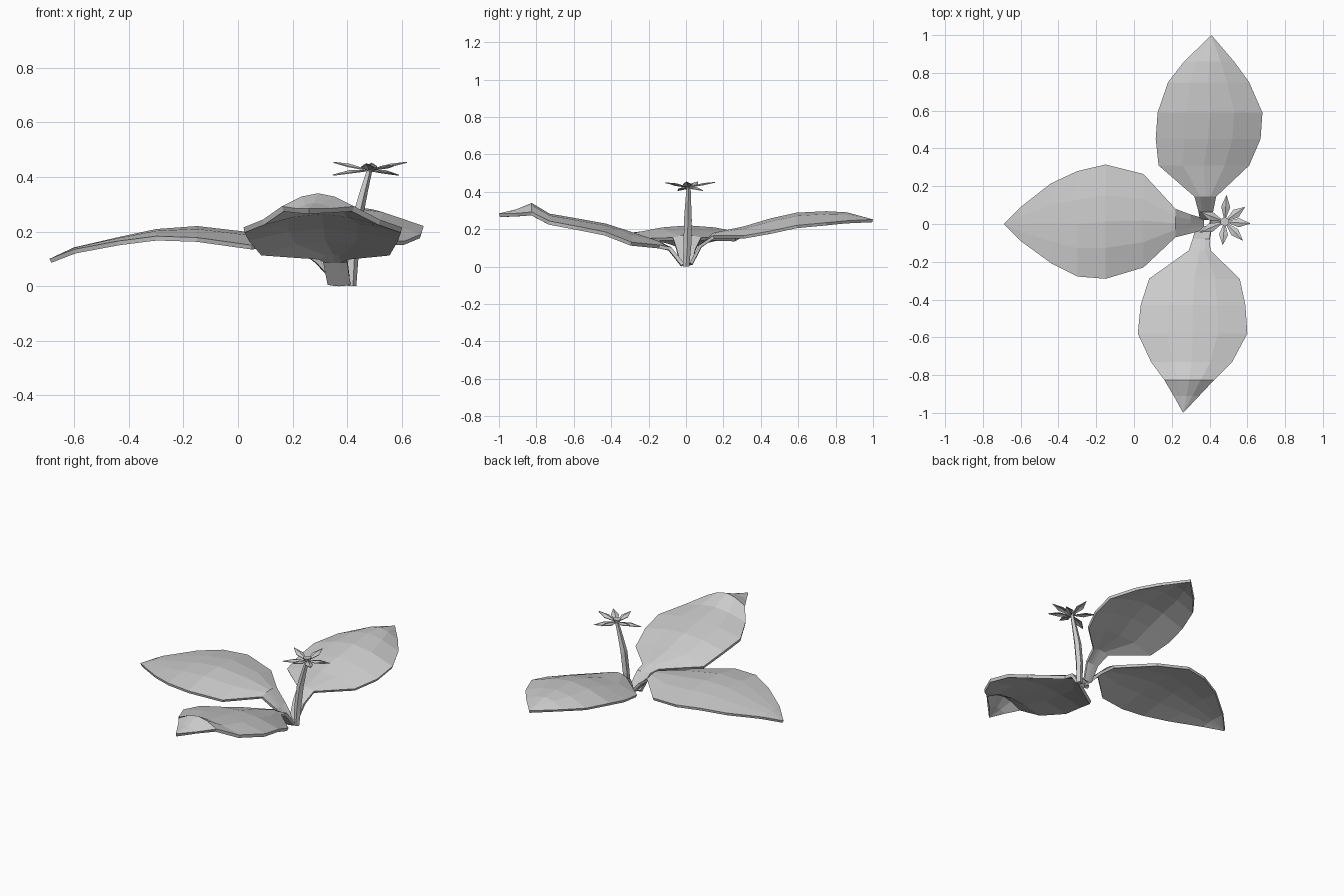
import bpy, bmesh, math
from mathutils import Vector

if "Cube" in bpy.data.objects:
    bpy.data.objects.remove(bpy.data.objects["Cube"])


def finish(name, bm):
    me = bpy.data.meshes.new(name)
    bm.to_mesh(me)
    bm.free()
    ob = bpy.data.objects.new(name, me)
    bpy.context.collection.objects.link(ob)
    return ob


def leaf(name, rows, along_y, thick=0.016):
    """rows: (distance along axis, low side, high side, centre z, edge z)"""
    bm = bmesh.new()
    grid = []
    for t, lo, hi, zc, ze in rows:
        row = []
        for f, droop in ((0, 1), (.27, .25), (.5, 0), (.73, .25), (1, 1)):
            s = lo + (hi - lo) * f
            z = zc + (ze - zc) * droop
            row.append(bm.verts.new((s, t, z) if along_y else (t, s, z)))
        grid.append(row)
    for a, b in zip(grid, grid[1:]):
        for i in range(4):
            bm.faces.new((a[i], a[i + 1], b[i + 1], b[i]))
    bmesh.ops.remove_doubles(bm, verts=bm.verts[:], dist=0.0005)
    bm.normal_update()
    if sum(f.normal.z for f in bm.faces) < 0:
        bmesh.ops.reverse_faces(bm, faces=bm.faces[:])
    ob = finish(name, bm)
    mod = ob.modifiers.new("thickness", 'SOLIDIFY')
    mod.thickness = thick
    mod.offset = -1
    return ob


# Three broad leaves, stalk first and tip last
leaf("left_leaf", [
    (.37, -.03, .03, .015, .02), (.30, -.05, .05, .09, .095),
    (.22, -.07, .08, .17, .155), (.05, -.23, .265, .197, .15),
    (-.15, -.29, .315, .22, .178), (-.30, -.278, .28, .209, .183),
    (-.44, -.207, .215, .179, .165), (-.60, -.09, .09, .142, .135),
    (-.69, 0, 0, .10, .10)], False)

leaf("back_leaf", [
    (.02, .35, .40, .015, .02), (.07, .34, .42, .11, .115),
    (.145, .32, .435, .18, .165), (.31, .13, .61, .215, .165),
    (.45, .115, .67, .257, .19), (.59, .125, .68, .288, .22),
    (.75, .18, .61, .296, .235), (.86, .265, .53, .29, .245),
    (1.0, .41, .41, .252, .252)], True)

leaf("front_leaf", [
    (-.01, .33, .41, .012, .018), (-.08, .31, .40, .10, .105),
    (-.14, .29, .405, .135, .115), (-.29, .08, .56, .185, .13),
    (-.43, .035, .59, .23, .185), (-.58, .02, .60, .257, .215),
    (-.73, .09, .52, .283, .243), (-.825, .16, .425, .34, .292),
    (-.91, .21, .345, .305, .285), (-1.0, .26, .26, .284, .284)], True, .02)

# Flower stem: tapering five-sided tube
bm = bmesh.new()
rings = []
for x, y, z, r in ((.415, 0, 0, .018), (.42, .008, .12, .022),
                   (.435, .01, .25, .022), (.46, .012, .35, .016),
                   (.482, .014, .43, .011)):
    rings.append([bm.verts.new((x + r * math.cos(k * math.tau / 5),
                                y + r * math.sin(k * math.tau / 5), z))
                  for k in range(5)])
for a, b in zip(rings, rings[1:]):
    for k in range(5):
        n = (k + 1) % 5
        bm.faces.new((a[k], a[n], b[n], b[k]))
bm.faces.new(rings[0][::-1])
bm.faces.new(rings[-1])
finish("flower_stem", bm)

# Flower: seven pointed petals around the stem top
bm = bmesh.new()
centre = Vector((.48, .012, .425))
for deg, length, tip_z in ((-4, .138, .455), (36, .135, .408), (86, .143, .452),
                           (158, .14, .455), (203, .145, .408),
                           (265, .125, .45), (314, .14, .445)):
    a = math.radians(deg)
    d = Vector((math.cos(a), math.sin(a), 0))
    s = Vector((-d.y, d.x, 0))
    mid_z = .5 * (tip_z + .425)
    base = bm.verts.new(centre)
    tip = bm.verts.new(Vector((centre.x, centre.y, tip_z)) + d * length)
    m = Vector((centre.x, centre.y, mid_z)) + d * length * .55
    ridge = bm.verts.new(m + Vector((0, 0, .008)))
    left, right = bm.verts.new(m + s * .024), bm.verts.new(m - s * .024)
    for tri in ((base, ridge, left), (base, right, ridge),
                (ridge, tip, left), (right, tip, ridge)):
        bm.faces.new(tri)
bm.normal_update()
petals = finish("petals", bm)
mod = petals.modifiers.new("thickness", 'SOLIDIFY')
mod.thickness = .004

# Flower heart
bm = bmesh.new()
bmesh.ops.create_cone(bm, cap_ends=True, segments=6, radius1=.015, radius2=.025, depth=.025)
bmesh.ops.translate(bm, verts=bm.verts[:], vec=(.48, .012, .432))
finish("flower_heart", bm)
